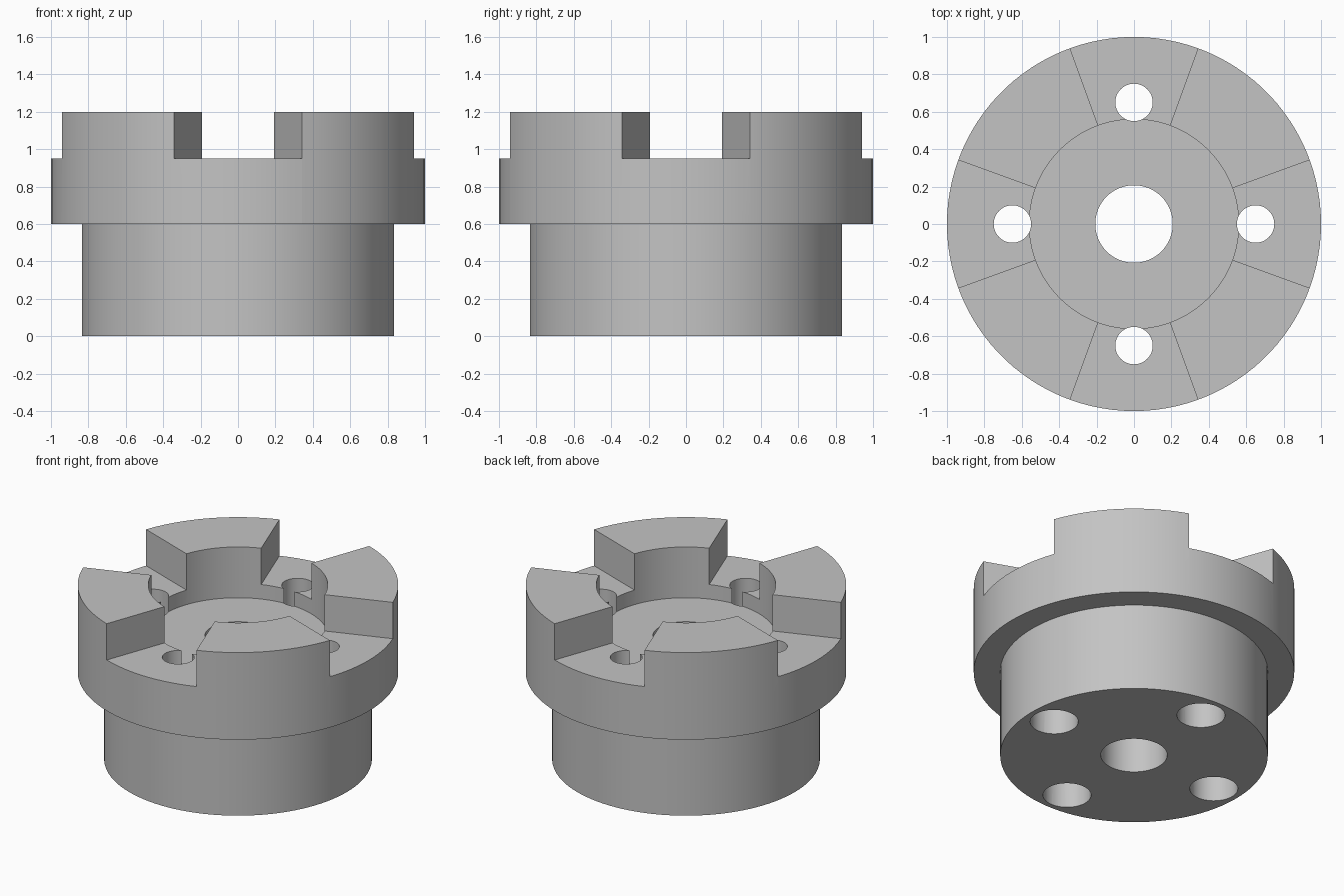
import bpy, bmesh
from math import radians, sin, cos, tau
from mathutils import Matrix, Vector

if "Cube" in bpy.data.objects:
    bpy.data.objects.remove(bpy.data.objects["Cube"])

steel = bpy.data.materials.new("grey_steel")
steel.use_nodes = True
GREY = (0.55, 0.55, 0.55, 1)
steel.diffuse_color = GREY
steel.node_tree.nodes["Principled BSDF"].inputs["Base Color"].default_value = GREY


def finish(name, bm):
    bmesh.ops.remove_doubles(bm, verts=bm.verts, dist=1e-5)
    bmesh.ops.recalc_face_normals(bm, faces=bm.faces)
    mesh = bpy.data.meshes.new(name)
    bm.to_mesh(mesh)
    bm.free()
    mesh.materials.append(steel)
    obj = bpy.data.objects.new(name, mesh)
    bpy.context.collection.objects.link(obj)
    return obj


def lathe(name, profile, steps, centre=(0, 0, 0), closed=False):
    """Spin an (r, z) profile around a vertical axis."""
    bm = bmesh.new()
    verts = [bm.verts.new((r, 0, z)) for r, z in profile]
    pairs = list(zip(verts, verts[1:]))
    if closed:
        pairs.append((verts[-1], verts[0]))
    edges = [bm.edges.new(p) for p in pairs]
    bmesh.ops.spin(bm, geom=verts + edges, cent=(0, 0, 0), axis=(0, 0, 1),
                   angle=tau, steps=steps, use_merge=False)
    bmesh.ops.translate(bm, verts=bm.verts, vec=centre)
    return finish(name, bm)


def wedge(name, angle, half, r_in, r_out, z_low, z_high):
    """Radial-sided block used to cut the gap between two teeth."""
    bm = bmesh.new()
    face = bm.faces.new([bm.verts.new((r * cos(a), r * sin(a), z_low))
                         for r, a in ((r_in, -half), (r_out, -half),
                                      (r_out, half), (r_in, half))])
    top = bmesh.ops.extrude_face_region(bm, geom=[face])["geom"]
    bmesh.ops.translate(bm, vec=(0, 0, z_high - z_low),
                        verts=[v for v in top if isinstance(v, bmesh.types.BMVert)])
    bm.transform(Matrix.Rotation(angle, 4, 'Z'))
    return finish(name, bm)


# Hub, flange, tooth ring, recess and centre bore in one profile
hub = lathe("coupling_hub",
            [(0.207, 0), (0.835, 0), (0.835, 0.6), (1, 0.6), (1, 1.2),
             (0.56, 1.2), (0.56, 0.85), (0.207, 0.85)], 108, closed=True)

# Four gaps and four counterbored bolt holes
cutters = []
for i in range(4):
    angle = i * tau / 4
    cutters.append(wedge("gap_cutter", angle, radians(20), 0.3, 1.6, 0.95, 1.5))
    centre = Vector((0.65 * cos(angle), 0.65 * sin(angle), 0))
    cutters.append(lathe("bolt_hole_cutter",
                         [(0, -0.2), (0.15, -0.2), (0.15, 0.3), (0.1, 0.3),
                          (0.1, 1.4), (0, 1.4)], 48, centre))

bpy.context.view_layer.objects.active = hub
for cutter in cutters:
    cutter.hide_render = True
    mod = hub.modifiers.new("cut", 'BOOLEAN')
    mod.operation = 'DIFFERENCE'
    mod.solver = 'EXACT'
    mod.object = cutter
    bpy.ops.object.modifier_apply(modifier=mod.name)
for cutter in cutters:
    bpy.data.objects.remove(cutter)

# Smooth round walls, crisp machined edges
bpy.ops.object.select_all(action='DESELECT')
hub.select_set(True)
bpy.ops.object.shade_smooth_by_angle(angle=radians(30))
